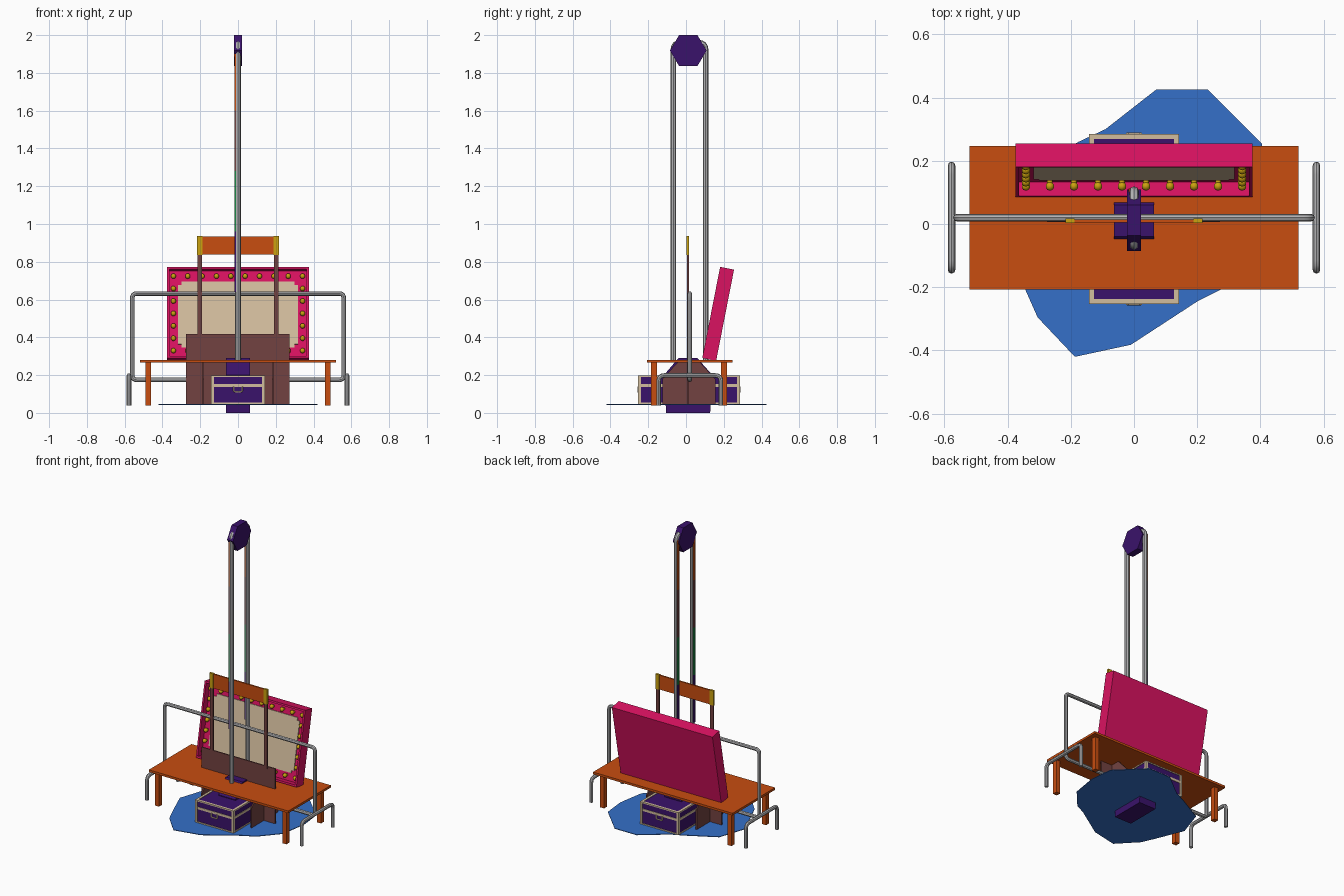
import bpy, bmesh, math
from mathutils import Matrix, Vector

if "Cube" in bpy.data.objects:
    bpy.data.objects.remove(bpy.data.objects["Cube"])


def mat(name, r, g, b):
    m = bpy.data.materials.new(name)
    m.diffuse_color = (r, g, b, 1)
    m.use_nodes = True
    m.node_tree.nodes["Principled BSDF"].inputs["Base Color"].default_value = m.diffuse_color
    return m


ORANGE = mat("orange", .58, .075, .005)
PINK = mat("pink", .70, .006, .12)
BLUE = mat("blue", .035, .16, .58)
PURPLE = mat("purple", .042, .006, .145)
TAN = mat("tan", .65, .51, .34)
BROWN = mat("brown", .17, .055, .053)
GREY = mat("grey", .45, .45, .46)
YELLOW = mat("yellow", .60, .36, .005)
GREEN = mat("green", .01, .25, .06)


def finish(bm, name, m, matrix=None):
    bmesh.ops.recalc_face_normals(bm, faces=bm.faces)
    me = bpy.data.meshes.new(name)
    bm.to_mesh(me)
    bm.free()
    me.materials.append(m)
    ob = bpy.data.objects.new(name, me)
    if matrix:
        ob.matrix_world = matrix
    bpy.context.collection.objects.link(ob)
    return ob


def box(name, m, x, y, z, matrix=None):
    bm = bmesh.new()
    c = Vector((sum(x) / 2, sum(y) / 2, sum(z) / 2))
    s = (x[1] - x[0], y[1] - y[0], z[1] - z[0], 1)
    bmesh.ops.create_cube(bm, size=1, matrix=Matrix.Translation(c) @ Matrix.Diagonal(s))
    return finish(bm, name, m, matrix)


def prism(name, m, pts, vec, matrix=None):
    bm = bmesh.new()
    f = bm.faces.new([bm.verts.new(p) for p in pts])
    r = bmesh.ops.extrude_face_region(bm, geom=[f])
    vs = [v for v in r["geom"] if isinstance(v, bmesh.types.BMVert)]
    bmesh.ops.translate(bm, verts=vs, vec=vec)
    if f.is_valid and len(bm.faces) == len(pts) + 1:
        bm.faces.new(list(f.verts))
    return finish(bm, name, m, matrix)


def tube(name, m, corners, radius, bend=.03, closed=False):
    P = [Vector(c) for c in corners]
    pts = []
    for i, p in enumerate(P):
        if not closed and i in (0, len(P) - 1):
            pts.append(p)
            continue
        a = p + (P[i - 1] - p).normalized() * bend
        b = p + (P[(i + 1) % len(P)] - p).normalized() * bend
        for k in range(5):
            t = k / 4
            pts.append(a * (1 - t) ** 2 + p * 2 * t * (1 - t) + b * t * t)
    cu = bpy.data.curves.new(name, "CURVE")
    cu.dimensions = "3D"
    cu.bevel_depth = radius
    cu.bevel_resolution = 2
    cu.use_fill_caps = True
    s = cu.splines.new("POLY")
    s.points.add(len(pts) - 1)
    for q, p in zip(s.points, pts):
        q.co = (*p, 1)
    s.use_cyclic_u = closed
    cu.materials.append(m)
    ob = bpy.data.objects.new(name, cu)
    bpy.context.collection.objects.link(ob)
    bpy.ops.object.select_all(action="DESELECT")
    ob.select_set(True)
    bpy.context.view_layer.objects.active = ob
    bpy.ops.object.convert(target="MESH")
    bpy.ops.object.shade_smooth_by_angle()


# Rug
rug = [(.07, .425), (.234, .425), (.404, .255), (.42, .1), (.39, -.08), (.28, -.205),
       (.2, -.245), (-.01, -.382), (-.187, -.42), (-.305, -.295), (-.345, -.205),
       (-.42, -.02), (-.36, .16), (-.175, .26), (-.09, .30)]
prism("rug", BLUE, [(x, y, .043) for x, y in rug], (0, 0, .004))

# Table
box("table_top", ORANGE, (-.52, .52), (-.207, .247), (.266, .281))
for sx in (-1, 1):
    for y in (-.169, .2):
        box("table_leg", ORANGE, (sx * .475 - .015, sx * .475 + .015),
            (y - .016, y + .016), (.04, .268))

# Trunk with tan edging
X, Y, Z = (-.143, .143), (-.253, .285), (.047, .198)
box("trunk", PURPLE, (-.139, .139), (-.249, .281), (.05, .195))
w = .016
for x in ((X[0], X[0] + w), (X[1] - w, X[1])):
    for y in ((Y[0], Y[0] + w), (Y[1] - w, Y[1])):
        box("trunk_upright_edge", TAN, x, y, Z)
    for z in ((Z[0], Z[0] + w / 2), (Z[1] - w / 2, Z[1])):
        box("trunk_side_edge", TAN, x, Y, z)
for y in ((Y[0], Y[0] + w), (Y[1] - w, Y[1])):
    for z in ((Z[0], Z[0] + w / 2), (Z[1] - w / 2, Z[1])):
        box("trunk_end_edge", TAN, X, y, z)
box("trunk_lid_band", TAN, (-.142, .142), (-.252, .284), (.138, .154))
for y, d in ((-.249, -1), (.281, 1)):
    tube("trunk_handle", TAN, [(-.022, y + d * .004, .14), (-.022, y + d * .004, .112),
                               (.022, y + d * .004, .112), (.022, y + d * .004, .14)], .004, .008)

# Sign board on two crossed feet
box("sign_board", BROWN, (-.275, .272), (.006, .014), (.047, .418))
foot = [(-.125, .045), (.155, .045), (.155, .18), (.07, .272), (-.04, .272), (-.125, .18)]
for s in (-1, 1):
    prism("sign_foot", BROWN, [(s * .185 - .004, y, z) for y, z in foot], (.008, 0, 0))
    box("sign_post", BROWN, (s * .202 - .012, s * .202 + .012), (.005, .015), (.4, .84))
    box("sign_end", YELLOW, (s * .202 - .014, s * .202 + .014), (.003, .017), (.836, .936))
box("sign_bar", ORANGE, (-.19, .19), (.005, .015), (.838, .934))

# Clothes rack
tube("rack_frame", GREY, [(-.56, .02, .175), (-.56, .02, .632), (.56, .02, .632),
                          (.56, .02, .175)], .012, .025, True)
for s in (-1, 1):
    tube("rack_foot", GREY, [(s * .577, -.145, .04), (s * .577, -.145, .198),
                             (s * .577, .185, .198), (s * .577, .185, .04)], .012, .03)

# Tall light tower
base = [(-.105, 0), (.128, 0), (.14, .2), (.06, .29), (-.04, .29), (-.117, .2)]
prism("tower_base", PURPLE, [(-.063, y, z) for y, z in base], (.126, 0, 0))
tube("tower_tubes", GREY, [(0, -.067, .27), (0, -.067, 1.96), (0, .104, 1.96), (0, .104, .27)],
     .015, .04)
head = [(.012 + .097 * math.cos(i * math.pi / 3), 1.918 + .0947 * math.sin(i * math.pi / 3))
        for i in range(6)]
prism("tower_head", PURPLE, [(-.022, y, z) for y, z in head], (.044, 0, 0))
for y in (-.067, .104):
    for m, z0, z1 in ((ORANGE, 1.6, 1.93), (BROWN, 1.28, 1.6), (GREEN, .96, 1.28),
                      (PURPLE, .64, .96)):
        box("tower_light_strip", m, (-.018, -.01), (y - .008, y + .008), (z0, z1))

# Tilted mirror with light bulbs
M = Matrix.Translation((0, .086, .29)) @ Matrix.Rotation(math.radians(-11.1), 4, "X")
W, H, D, r = .375, .492, .045, .012
box("mirror_back", PINK, (-W, W), (D, .075), (0, H), M)
for s in (-1, 1):
    box("mirror_side_rim", PINK, sorted((s * W, s * (W - r))), (0, D), (0, H), M)
for z in (0, H - r):
    box("mirror_end_rim", PINK, (-W + r, W - r), (0, D), (z, z + r), M)
c, gx, g0, g1 = .018, .318, .065, .42
glass = [(-gx + c, g0), (gx - c, g0), (gx - c, g0 + c), (gx, g0 + c), (gx, g1 - c), (gx - c, g1 - c),
         (gx - c, g1), (-gx + c, g1), (-gx + c, g1 - c), (-gx, g1 - c), (-gx, g0 + c), (-gx + c, g0 + c)]
prism("mirror_glass", TAN, [(x, D - .006, z) for x, z in glass], (0, .008, 0), M)
spots = [(-.342 + i * .076, z) for i in range(10) for z in (.045, .447)]
spots += [(s * .342, .045 + i * .067) for i in range(1, 6) for s in (-1, 1)]
bm = bmesh.new()
for x, z in spots:
    bmesh.ops.create_uvsphere(bm, u_segments=10, v_segments=7, radius=.014,
                              matrix=Matrix.Translation((x, D - .02, z)))
    bmesh.ops.create_cone(bm, cap_ends=True, segments=8, radius1=.009, radius2=.009, depth=.016,
                          matrix=Matrix.Translation((x, D - .006, z)) @ Matrix.Rotation(math.pi / 2, 4, "X"))
bulbs = finish(bm, "mirror_bulbs", YELLOW, M)
bulbs.data.shade_smooth()
